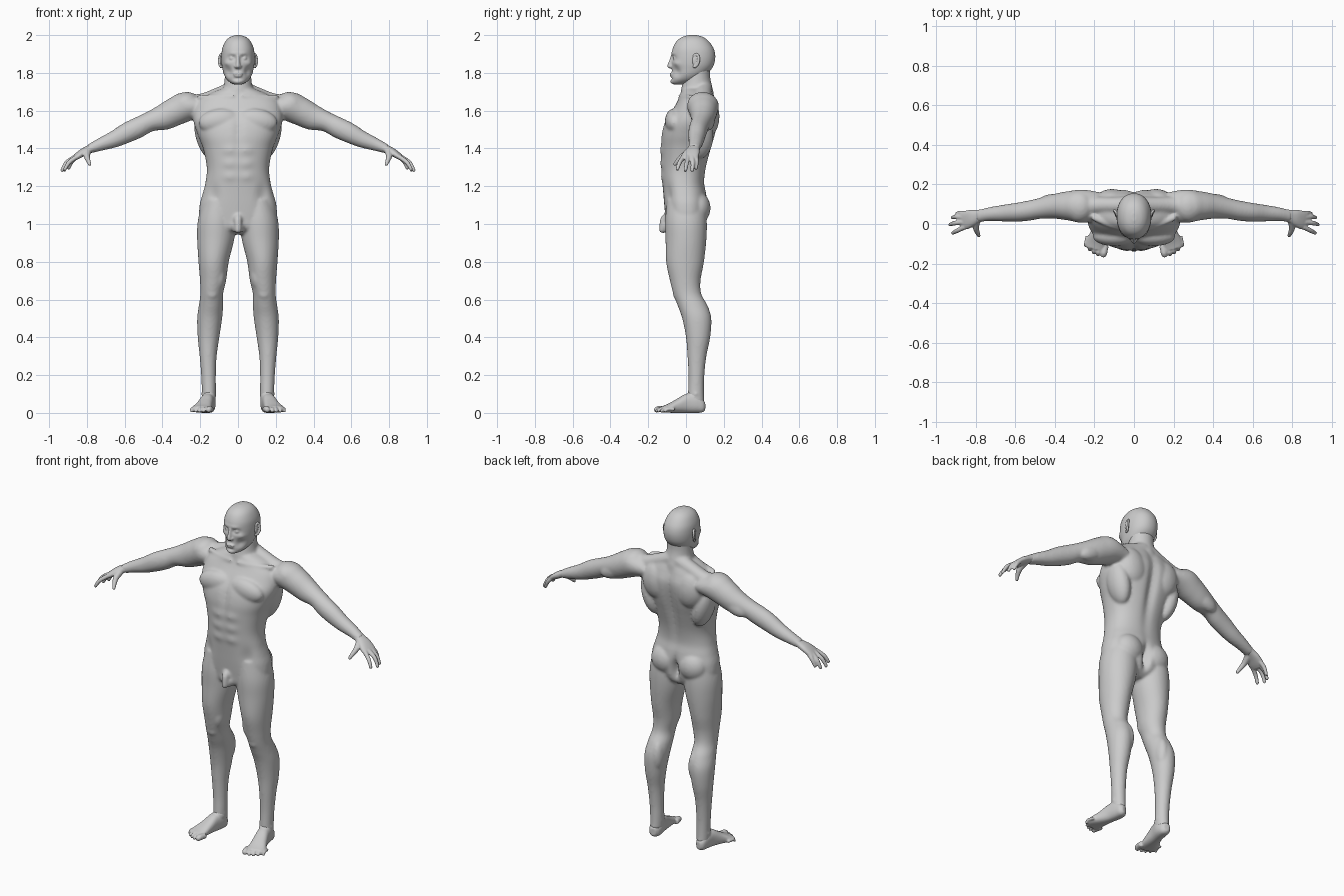
import bpy, bmesh, math
from mathutils import Vector, Matrix

X, Y, Z = Vector((1, 0, 0)), Vector((0, 1, 0)), Vector((0, 0, 1))


def dense(rows, k=7):
    # Catmull-Rom interpolation of the section rows
    out = []
    for i in range(len(rows) - 1):
        p = [rows[max(0, min(len(rows) - 1, i + d))] for d in (-1, 0, 1, 2)]
        for s in range(k):
            t = s / k
            out.append([0.5 * (2 * b + (c - a) * t + (2 * a - 5 * b + 4 * c - d) * t * t
                               + (3 * b - a - 3 * c + d) * t ** 3) for a, b, c, d in zip(*p)])
    return out + [list(rows[-1])]


def loft(bm, rows, u=X, v=Y, power=2.0, taper=0.0, n=48):
    # rows: centre x, y, z, radius along u, radius along v
    rings = []
    for x, y, z, ru, rv in dense(rows):
        ring = []
        for i in range(n):
            a = 2 * math.pi * i / n
            c, s = math.cos(a), math.sin(a)
            c = math.copysign(abs(c) ** (2 / power), c)
            s = math.copysign(abs(s) ** (2 / power), s)
            ring.append(bm.verts.new(Vector((x, y, z)) + u * ru * c * (1 + taper * s) + v * rv * s))
        rings.append(ring)
    for a, b in zip(rings, rings[1:]):
        for i in range(n):
            j = (i + 1) % n
            bm.faces.new((a[i], a[j], b[j], b[i]))
    bm.faces.new(rings[0][::-1])
    bm.faces.new(rings[-1])


def level(z, hw, front, back):
    return (0, (front + back) / 2, z, hw, (back - front) / 2)


def tube(bm, pts, radii):
    # finger or toe with a rounded tip
    pts = [Vector(p) for p in pts]
    d = (pts[-1] - pts[0]).normalized()
    u = d.cross(Z if abs(d.z) < 0.9 else Y).normalized()
    rows = [(*p, r, r) for p, r in zip(pts, radii)]
    rows.append((*(pts[-1] + d * radii[-1] * 0.7), radii[-1] * 0.6, radii[-1] * 0.6))
    loft(bm, rows, u, d.cross(u), n=16)


def blob(bm, c, r, tilt=0.0):
    m = Matrix.Translation(c) @ Matrix.Rotation(tilt, 4, 'Y') @ Matrix.Diagonal((*r, 1))
    bmesh.ops.create_uvsphere(bm, u_segments=24, v_segments=16, radius=1, matrix=m)


def sculpt(bm, c, r, off):
    # soft push, mirrored over x
    for v in bm.verts:
        for s in {1, -1 if c[0] else 1}:
            q = sum(((a - b) / k) ** 2 for a, b, k in zip(v.co, (c[0] * s, c[1], c[2]), r))
            if q < 9:
                v.co += Vector((off[0] * s, off[1], off[2])) * math.exp(-q)


def finish(name, bm, voxel, smooth):
    bmesh.ops.recalc_face_normals(bm, faces=bm.faces)
    me = bpy.data.meshes.new(name)
    bm.to_mesh(me)
    bm.free()
    ob = bpy.data.objects.new(name, me)
    bpy.context.collection.objects.link(ob)
    ob.modifiers.new("mirror", 'MIRROR').use_mirror_merge = False
    rm = ob.modifiers.new("fuse", 'REMESH')
    rm.mode, rm.voxel_size, rm.use_smooth_shade = 'VOXEL', voxel, True
    sm = ob.modifiers.new("relax", 'SMOOTH')
    sm.factor, sm.iterations = 0.5, smooth


# Torso
bm = bmesh.new()
loft(bm, [level(*r) for r in (
    (.945, .05, -.06, .05), (.975, .14, -.10, .09), (1.03, .2, -.108, .11), (1.1, .203, -.115, .115),
    (1.16, .187, -.12, .108), (1.22, .172, -.125, .098), (1.3, .165, -.13, .108),
    (1.4, .185, -.132, .135), (1.47, .212, -.13, .155), (1.54, .235, -.112, .17),
    (1.6, .235, -.075, .174), (1.65, .215, -.045, .16), (1.69, .15, -.028, .145),
    (1.715, .09, -.02, .13))], power=2.3, n=96)
sculpt(bm, (0, .17, 1.45), (.028, .09, .22), (0, -.022, 0))      # spine groove
sculpt(bm, (0, .12, 1.05), (.018, .06, .06), (0, -.05, 0))       # cleft
sculpt(bm, (0, -.12, 1.5), (.02, .06, .1), (0, .01, 0))          # sternum
for z in (1.25, 1.32, 1.39):                                      # abdominal bands
    sculpt(bm, (.045, -.13, z), (.035, .05, .022), (0, -.007, 0))
sculpt(bm, (.13, -.1, 1.15), (.03, .06, .06), (0, .012, 0))      # groin hollow
blob(bm, (.1, -.062, 1.545), (.11, .05, .065), .15)              # chest muscle
blob(bm, (.11, .115, 1.57), (.09, .062, .11), .2)                # shoulder blade
blob(bm, (.17, .07, 1.47), (.055, .075, .13), .25)               # side back muscle
blob(bm, (.09, .06, 1.085), (.087, .07, .085))                   # buttock
# Neck and shoulder slope
loft(bm, [level(*r) for r in ((1.6, .12, -.03, .15), (1.68, .092, -.03, .148), (1.73, .076, -.022, .138),
                              (1.78, .07, -.01, .128), (1.85, .068, .0, .13))])
tube(bm, [(.02, .095, 1.715), (.1, .095, 1.683), (.18, .095, 1.65), (.25, .09, 1.635)],
     [.045, .042, .044, .05])
tube(bm, [(.02, -.03, 1.675), (.1, -.012, 1.672), (.2, .03, 1.67)], [.012, .013, .015])
# Front pelvis
tube(bm, [(0, -.09, 1.05), (0, -.118, 1.02), (0, -.127, .965)], [.022, .02, .017])
blob(bm, (.012, -.1, .985), (.022, .025, .032))
# Leg
loft(bm, [(.105, 0, 1.13, .078, .1), (.112, 0, 1.02, .1, .11), (.118, 0, .92, .098, .108),
          (.129, -.005, .8, .08, .1), (.132, -.004, .7, .069, .081), (.139, .007, .63, .06, .074),
          (.143, .034, .57, .064, .079), (.15, .057, .5, .066, .077), (.156, .064, .4, .057, .064),
          (.158, .058, .3, .045, .05), (.156, .055, .2, .039, .042), (.154, .053, .12, .037, .042),
          (.154, .052, .05, .035, .045)])
blob(bm, (.138, -.04, .635), (.036, .03, .04))                   # kneecap
blob(bm, (.1, -.03, .73), (.035, .05, .08))                      # inner thigh muscle
blob(bm, (.122, .085, .5), (.035, .045, .09))                    # calf
blob(bm, (.154, .052, .1), (.042, .022, .02))                    # ankle bones
# Arm
slope = Vector((.42, 0, .9))
loft(bm, [(.17, .09, 1.62, .07, .055), (.26, .09, 1.625, .084, .078), (.33, .092, 1.597, .074, .076),
          (.4, .09, 1.562, .063, .068), (.47, .08, 1.54, .053, .053), (.53, .068, 1.51, .051, .055),
          (.59, .06, 1.482, .048, .053), (.66, .055, 1.447, .042, .044), (.73, .05, 1.42, .035, .034),
          (.79, .04, 1.396, .031, .024)], Y, slope)
blob(bm, (.28, .088, 1.635), (.075, .08, .062), .4)              # deltoid
blob(bm, (.4, .115, 1.55), (.09, .038, .045), .45)               # triceps
finish("body", bm, .008, 5)

# Head
bm = bmesh.new()
loft(bm, [level(*r) for r in (
    (2.0, .012, .015, .055), (1.99, .042, -.02, .09), (1.968, .066, -.05, .12), (1.93, .083, -.07, .146),
    (1.89, .088, -.076, .155), (1.85, .087, -.076, .15), (1.82, .082, -.074, .135),
    (1.79, .074, -.076, .105), (1.765, .059, -.078, .07), (1.746, .036, -.075, .02),
    (1.738, .016, -.06, -.01))], power=2.15, taper=-0.0, n=96)
sculpt(bm, (.034, -.08, 1.878), (.02, .04, .013), (0, .017, 0))   # eye socket
sculpt(bm, (.03, -.08, 1.903), (.026, .03, .009), (0, -.005, 0))  # brow
sculpt(bm, (.058, -.05, 1.85), (.018, .03, .014), (.004, -.004, 0))  # cheekbone
sculpt(bm, (.055, -.06, 1.805), (.02, .04, .024), (-.007, .01, 0))   # cheek hollow
sculpt(bm, (0, -.08, 1.752), (.022, .03, .012), (0, -.006, 0))    # chin
sculpt(bm, (0, -.08, 1.768), (.03, .03, .006), (0, .006, 0))      # chin crease
blob(bm, (.033, -.055, 1.877), (.014, .014, .011))                # eyeball
loft(bm, [(0, -.066, 1.895, .008, .013), (0, -.074, 1.87, .009, .014), (0, -.08, 1.845, .012, .018),
          (0, -.081, 1.832, .014, .018), (0, -.074, 1.823, .011, .012)], n=20)   # nose
blob(bm, (.012, -.076, 1.833), (.009, .012, .008))                # nostril wing
blob(bm, (.009, -.077, 1.796), (.017, .01, .005), .12)            # upper lip
blob(bm, (.006, -.076, 1.783), (.016, .01, .005), -.1)            # lower lip
finish("head", bm, .005, 3)

# Ears
bm = bmesh.new()
rim = [(.088 + .012 * max(0, math.sin(a)), .05 + .019 * math.sin(a + .25), 1.865 + .034 * math.cos(a))
       for a in [math.radians(-50 + 31 * i) for i in range(9)]]
for a, b in zip(rim, rim[1:]):
    tube(bm, [a, b], [.0065, .0065])
blob(bm, (.088, .047, 1.865), (.008, .015, .028))
finish("ears", bm, .0035, 3)

# Hands
bm = bmesh.new()
loft(bm, [(.75, .047, 1.413, .031, .025), (.785, .04, 1.398, .032, .021), (.82, .03, 1.38, .042, .02),
          (.85, .02, 1.36, .047, .017), (.872, .016, 1.345, .042, .012)],
     Vector((.15, .98, 0)).normalized(), Vector((.5, 0, .86)), power=2.3, n=32)
for base, mid, tip in (
        ((.85, .052, 1.362), (.88, .056, 1.33), (.897, .053, 1.295)),
        ((.86, .032, 1.358), (.898, .036, 1.325), (.92, .033, 1.284)),
        ((.862, .01, 1.356), (.908, .004, 1.325), (.932, -.003, 1.284)),
        ((.855, -.014, 1.355), (.895, -.034, 1.325), (.917, -.046, 1.29))):
    tube(bm, [base, mid, tip], [.013, .0115, .009])
tube(bm, [(.795, .02, 1.385), (.8, -.018, 1.358), (.792, -.045, 1.333), (.785, -.06, 1.315)],
     [.02, .016, .012, .009])
finish("hands", bm, .005, 2)

# Feet
bm = bmesh.new()
loft(bm, [(.15, .1, .035, .015, .022), (.152, .083, .038, .03, .036), (.155, .05, .05, .037, .05),
          (.165, 0, .05, .037, .05), (.178, -.05, .036, .043, .036), (.192, -.095, .024, .051, .023),
          (.2, -.128, .018, .048, .016)], Vector((.97, .25, 0)), Z, power=2.4)
blob(bm, (.154, .045, .085), (.036, .042, .04))
for i in range(5):                                                # toes
    r = .0165 if i == 0 else .0115 - .0006 * i
    x, y = .152 + .0215 * i + (.006 if i else 0), -.158 + .003 * i * i
    tube(bm, [(x - .008, y + .05, .019), (x, y + .012, .02), (x + .003, y, r)], [r, r, r * .9])
finish("feet", bm, .005, 2)
